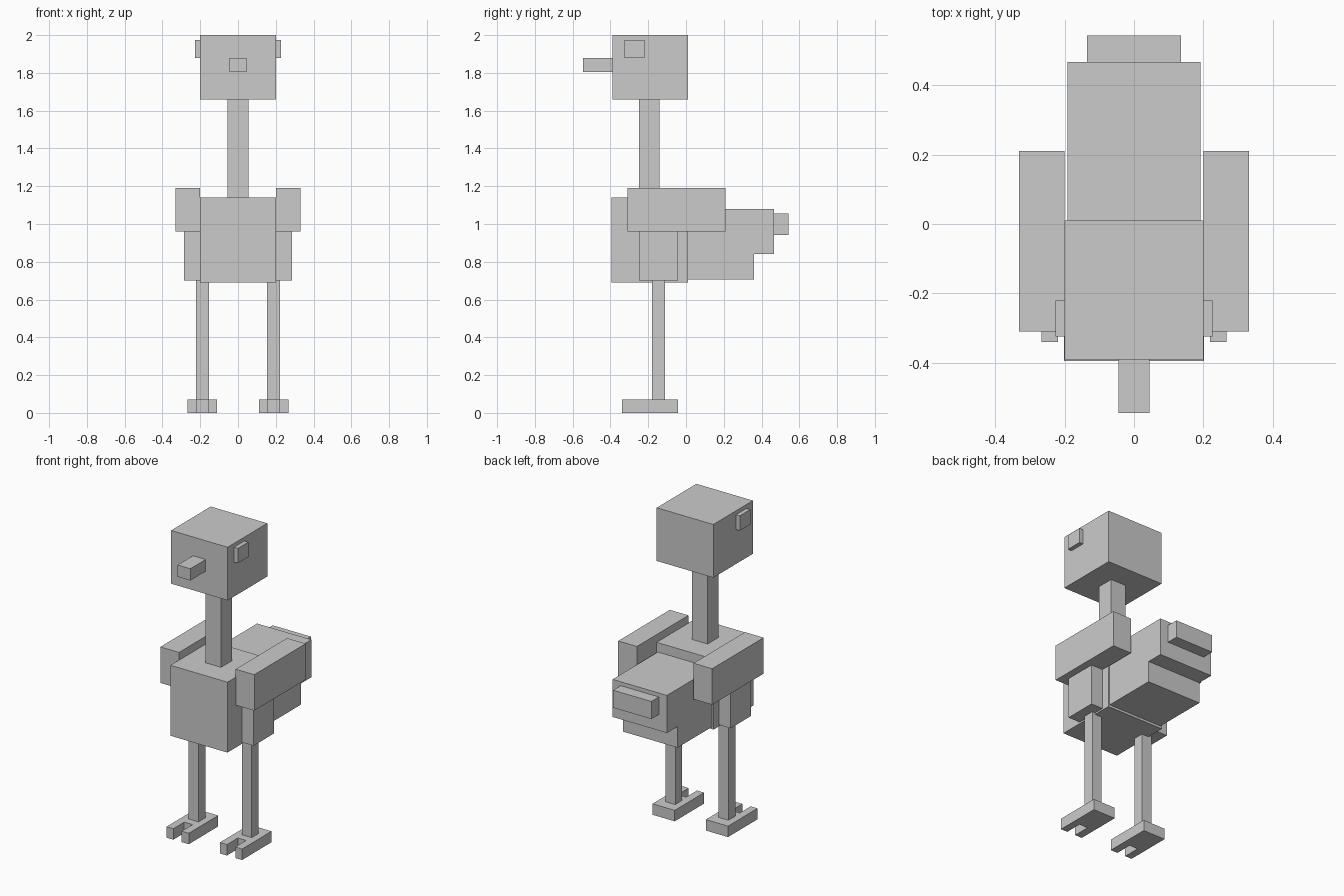
import bpy

if "Cube" in bpy.data.objects:
    bpy.data.objects.remove(bpy.data.objects["Cube"])

def prism(name, pts, lo, hi, axis):
    """Extrude a 2D outline from lo to hi along axis 'x' (pts = y,z) or 'z' (pts = x,y)."""
    at = (lambda p, h: (h, p[0], p[1])) if axis == 'x' else (lambda p, h: (p[0], p[1], h))
    n = len(pts)
    verts = [at(p, h) for h in (lo, hi) for p in pts]
    faces = [list(range(n))[::-1], list(range(n, 2 * n))]
    faces += [[i, (i + 1) % n, n + (i + 1) % n, n + i] for i in range(n)]
    me = bpy.data.meshes.new(name)
    me.from_pydata(verts, [], faces)
    ob = bpy.data.objects.new(name, me)
    bpy.context.collection.objects.link(ob)
    return ob

def box(name, x, y, z):
    return prism(name, [(x[0], y[0]), (x[1], y[0]), (x[1], y[1]), (x[0], y[1])], z[0], z[1], 'z')

def mirrored(ob):
    ob.modifiers.new("mirror", 'MIRROR').use_axis[0] = True

# Head, beak and neck
box("head", (-0.2, 0.2), (-0.39, 0.01), (1.66, 2.0))
box("beak", (-0.045, 0.045), (-0.545, -0.39), (1.805, 1.88))
box("neck", (-0.055, 0.055), (-0.25, -0.14), (1.14, 1.66))

# Chest, stepped rear body and tail
box("chest", (-0.202, 0.202), (-0.395, 0.01), (0.69, 1.14))
prism("rear_body", [(0.01, 0.705), (0.36, 0.705), (0.36, 0.84),
                    (0.467, 0.84), (0.467, 1.08), (0.01, 1.08)], -0.192, 0.192, 'x')
box("tail", (-0.135, 0.135), (0.467, 0.543), (0.943, 1.055))

# Paired parts: eyes, wings, thighs, legs
for name, x, y, z in [
    ("eyes", (0.2, 0.227), (-0.325, -0.22), (1.88, 1.975)),
    ("wings", (0.2, 0.332), (-0.31, 0.21), (0.96, 1.19)),
    ("thighs", (0.202, 0.285), (-0.25, -0.043), (0.70, 0.96)),
    ("legs", (0.153, 0.223), (-0.18, -0.11), (0.07, 0.70)),
]:
    mirrored(box(name, x, y, z))

# Feet with a notch between two toes
mirrored(prism("feet", [(0.11, -0.34), (0.16, -0.34), (0.16, -0.23), (0.219, -0.23),
                        (0.219, -0.34), (0.267, -0.34), (0.267, -0.043), (0.11, -0.043)],
               0.0, 0.07, 'z'))
